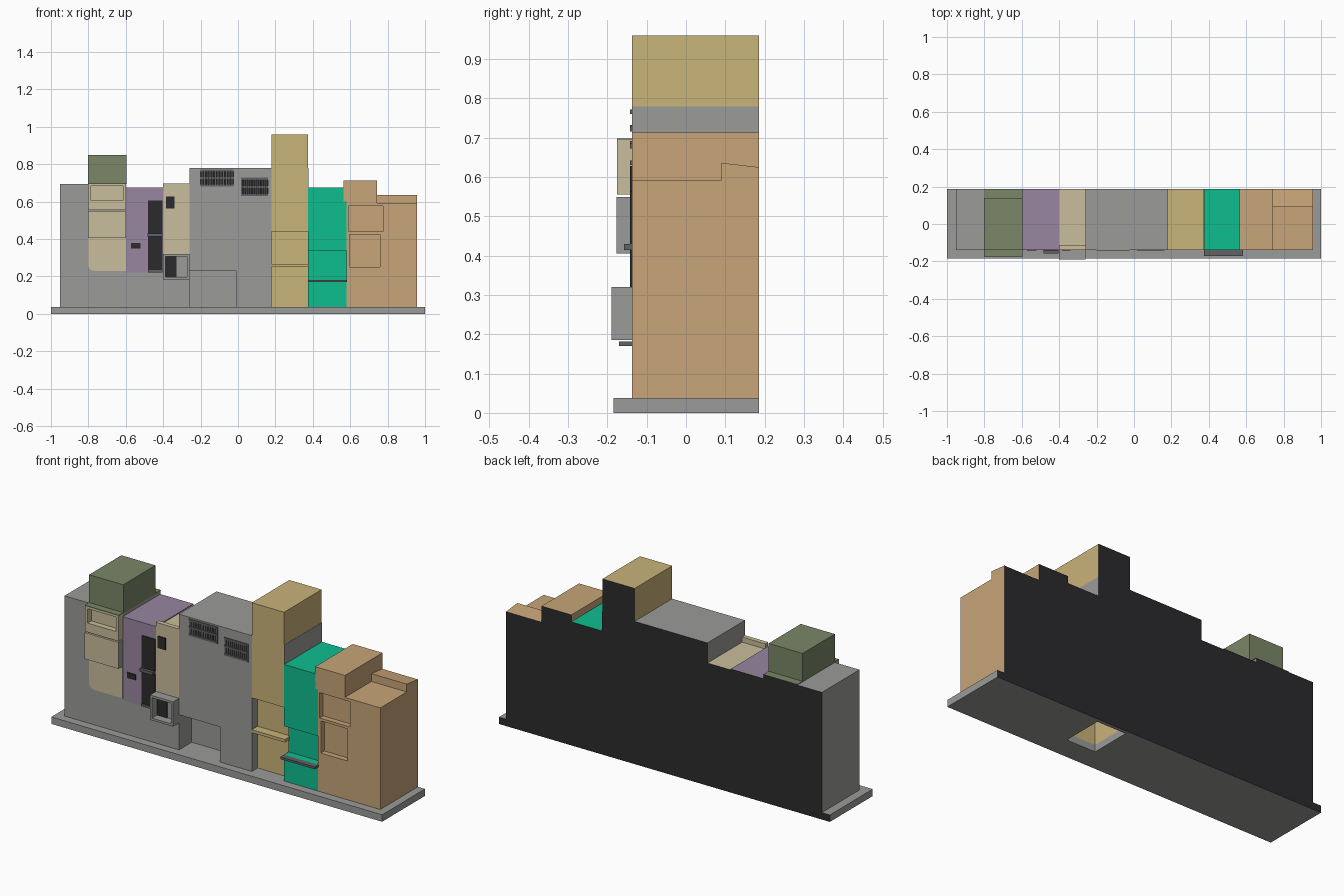
import bpy, bmesh

if "Cube" in bpy.data.objects:
    bpy.data.objects.remove(bpy.data.objects["Cube"])


# ---------- materials ----------
def mat(name, r, g, b):
    def lin(c):
        c /= 255
        return c / 12.92 if c <= 0.04045 else ((c + 0.055) / 1.055) ** 2.4
    m = bpy.data.materials.new(name)
    m.diffuse_color = (lin(r), lin(g), lin(b), 1)
    m.use_nodes = True
    m.node_tree.nodes["Principled BSDF"].inputs["Base Color"].default_value = m.diffuse_color
    return m


GREY = mat("concrete grey", 155, 156, 153)
SAND = mat("sand yellow", 201, 179, 121)
PURPLE = mat("dusty purple", 152, 134, 160)
CREAM = mat("cream", 201, 189, 156)
TEAL = mat("teal", 15, 190, 143)
ORANGE = mat("light orange", 200, 165, 120)
GREEN = mat("olive green", 122, 135, 104)
DARK = mat("dark glass", 43, 43, 46)
IRON = mat("iron grey", 98, 98, 101)

F, B = -0.138, 0.186   # facade plane and back plane


# ---------- helpers ----------
def raw_box(name, x0, x1, y0, y1, z0, z1):
    bm = bmesh.new()
    bmesh.ops.create_cube(bm, size=1)
    for v in bm.verts:
        v.co.x = x1 if v.co.x > 0 else x0
        v.co.y = y1 if v.co.y > 0 else y0
        v.co.z = z1 if v.co.z > 0 else z0
    me = bpy.data.meshes.new(name)
    bm.to_mesh(me)
    bm.free()
    ob = bpy.data.objects.new(name, me)
    bpy.context.collection.objects.link(ob)
    return ob


def box(name, m, x0, x1, y0, y1, z0, z1, cuts=()):
    """Box with box-shaped recesses; faces on the back plane become dark."""
    ob = raw_box(name, x0, x1, y0, y1, z0, z1)
    ob.data.materials.append(m)
    for c in cuts:
        cutter = raw_box("cutter", *c)
        cutter.hide_render = True
        cutter.data.materials.append(m)
        mod = ob.modifiers.new("recess", 'BOOLEAN')
        mod.operation = 'DIFFERENCE'
        mod.solver = 'EXACT'
        mod.object = cutter
        dg = bpy.context.evaluated_depsgraph_get()
        me = bpy.data.meshes.new_from_object(ob.evaluated_get(dg))
        ob.modifiers.clear()
        ob.data = me
        bpy.data.objects.remove(cutter)
    ob.data.materials.clear()
    ob.data.materials.append(m)
    ob.data.materials.append(DARK)
    for p in ob.data.polygons:
        p.material_index = int(p.normal.y > 0.9 and p.center.y > B - 0.003)
    return ob


def plate(name, m, x0, x1, z0, z1, y=F, t=0.005):
    return box(name, m, x0, x1, y - t, y + 0.002, z0, z1)


# ---------- pavement ----------
box("pavement", GREY, -1, 1, -0.184, B, 0, 0.038,
    [(0.19, 0.365, -0.06, 0.165, -0.1, 0.1)])

# ---------- left grey building ----------
box("left_building", GREY, -0.952, -0.6, F, B, 0.038, 0.695)
box("left_lower_wall", GREY, -0.6, -0.26, F, B, 0.038, 0.22)
box("roof_room", GREEN, -0.803, -0.597, F, 0.14, 0.695, 0.85)
box("roof_room_slab", GREEN, -0.803, -0.597, -0.176, B, 0.694, 0.698)
box("upper_bay", CREAM, -0.803, -0.598, -0.176, F + 0.001, 0.555, 0.694,
    [(-0.785, -0.615, -0.2, -0.145, 0.605, 0.683)])
bay = box("lower_bay", CREAM, -0.803, -0.598, -0.177, F + 0.001, 0.405, 0.549)
bay.data.materials.append(GREY)
for p in bay.data.polygons:          # side faces are bare concrete
    if p.normal.x > 0.9:
        p.material_index = 2

# cream wall patch with rounded lower corners
patch = plate("wall_patch", CREAM, -0.803, -0.598, 0.23, 0.41, t=0.003)
bm = bmesh.new()
bm.from_mesh(patch.data)
low = [e for e in bm.edges if all(v.co.z < 0.3 for v in e.verts)
       and abs(e.verts[0].co.y - e.verts[1].co.y) > 0.001 and e.verts[0].co.x < -0.7]
bmesh.ops.bevel(bm, geom=low, offset=0.035, segments=4, affect='EDGES', profile=0.5)
bm.to_mesh(patch.data)
bm.free()

# ---------- purple building ----------
box("purple_building", PURPLE, -0.6, -0.4, F, B, 0.22, 0.675)
plate("upper_tall_window", DARK, -0.482, -0.403, 0.43, 0.605)
plate("lower_tall_window", DARK, -0.482, -0.403, 0.235, 0.415)
plate("small_window", DARK, -0.572, -0.52, 0.35, 0.38)
box("window_balcony", IRON, -0.485, -0.405, -0.158, F, 0.414, 0.43)
box("window_sill", IRON, -0.482, -0.403, -0.148, F, 0.222, 0.235)

# ---------- cream building ----------
box("cream_building", CREAM, -0.4, -0.26, F, B, 0.22, 0.67)
box("cream_parapet", CREAM, -0.4, -0.26, F, F + 0.025, 0.67, 0.698)
plate("cream_window", DARK, -0.385, -0.34, 0.563, 0.628)
box("box_balcony", GREY, -0.4, -0.26, -0.189, F + 0.001, 0.185, 0.32,
    [(-0.387, -0.272, -0.3, -0.142, 0.197, 0.308)])
plate("balcony_window", DARK, -0.387, -0.328, 0.197, 0.308, y=-0.142, t=0.004)

# ---------- central grey building ----------
VENTS = [(-0.2, -0.025, 0.68, 0.772), (0.015, 0.16, 0.63, 0.728)]
box("central_building", GREY, -0.26, 0.18, F, B, 0.038, 0.78,
    [(-0.3, -0.012, -0.3, F + 0.11, 0.0, 0.23)]
    + [(x0, x1, -0.3, F + 0.015, z0, z1) for x0, x1, z0, z1 in VENTS])
for i, (x0, x1, z0, z1) in enumerate(VENTS):
    plate(f"vent_back_{i}", DARK, x0, x1, z0, z1, y=F + 0.015, t=0.003)
    n = 12
    w = (x1 - x0) / n
    for k in range(n):
        box(f"vent_bar_{i}_{k}", IRON, x0 + (k + 0.1) * w, x0 + (k + 0.8) * w,
            F, F + 0.012, z0, z1)
    for k in range(3):
        zc = z0 + 0.006 + k * (z1 - z0 - 0.012) / 2
        box(f"vent_rail_{i}_{k}", IRON, x0, x1, F - 0.004, F + 0.01, zc - 0.006, zc + 0.006)

# ---------- sand tower ----------
box("sand_tower", SAND, 0.18, 0.375, F, B, 0.038, 0.96,
    [(0.1, 0.5, -0.3, F + 0.05, 0.0, 0.44),
     (0.19, 0.365, -0.06, 0.165, 0.0, 0.6)])
box("tower_side_wall", GREY, 0.3, 0.3765, F + 0.001, B - 0.0005, 0.6, 0.78)
box("sand_canopy", SAND, 0.18, 0.38, F, F + 0.052, 0.25, 0.266)

# ---------- teal building ----------
box("teal_building", TEAL, 0.375, 0.58, F, B, 0.038, 0.6,
    [(0.3, 0.7, -0.3, F + 0.04, 0.182, 0.338)])
box("teal_top", TEAL, 0.375, 0.565, F, B, 0.6, 0.675)
box("teal_canopy", IRON, 0.375, 0.583, -0.17, F + 0.042, 0.17, 0.182)

# ---------- orange building ----------
box("orange_building", ORANGE, 0.58, 0.957, F, B, 0.038, 0.593,
    [(0.59, 0.775, -0.3, F + 0.03, 0.44, 0.578),
     (0.597, 0.76, -0.3, F + 0.03, 0.25, 0.425)])
box("orange_tower", ORANGE, 0.563, 0.743, F, B, 0.593, 0.713)
step = box("roof_step", ORANGE, 0.743, 0.957, 0.09, B, 0.593, 0.636)
for v in step.data.vertices:         # step roof slopes down to the back
    if v.co.z > 0.6 and v.co.y > 0.15:
        v.co.z = 0.625
